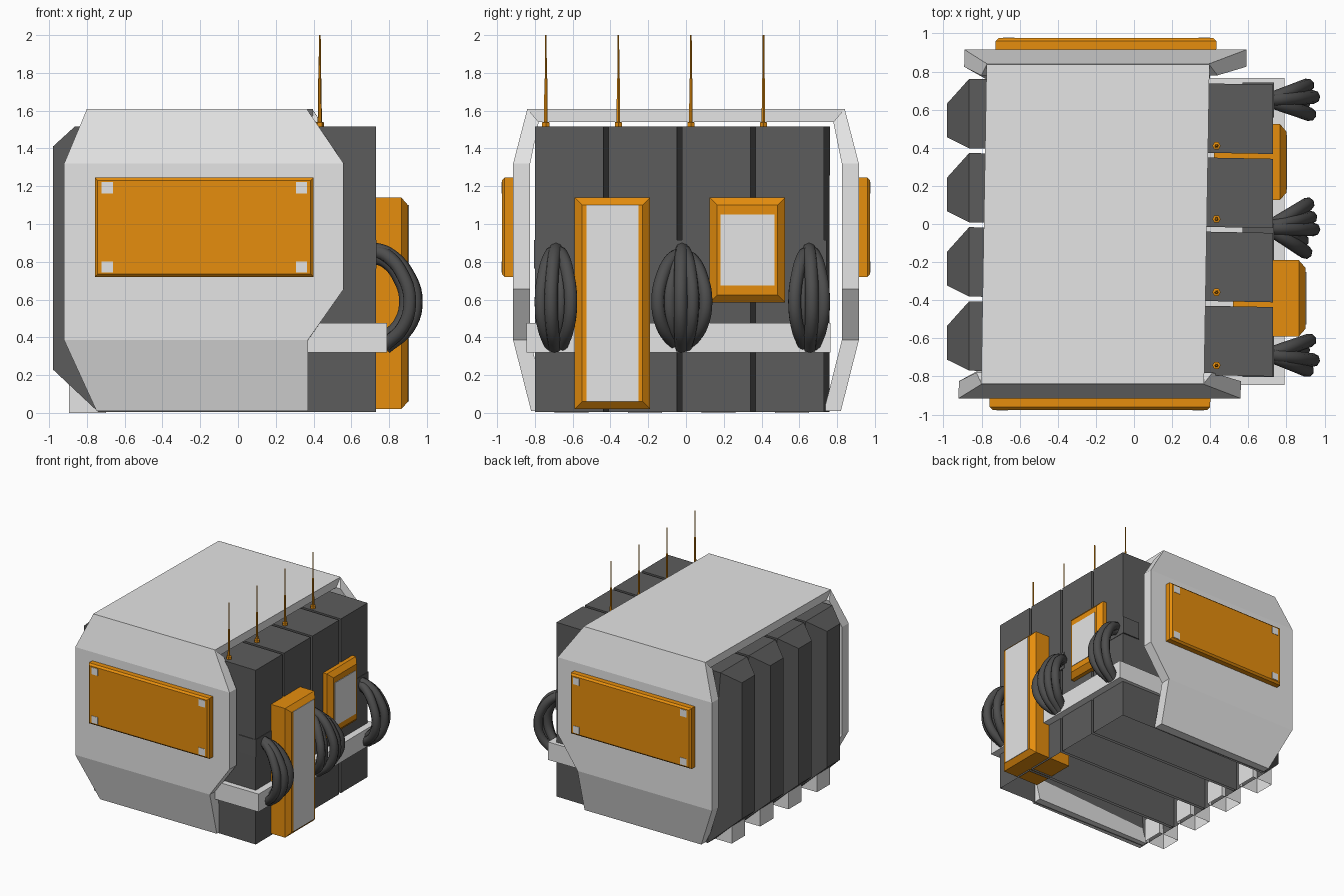
import bpy, bmesh, math
from mathutils import Vector

cube = bpy.data.objects.get("Cube")
if cube:
    bpy.data.objects.remove(cube)


def material(name, color):
    m = bpy.data.materials.new(name)
    m.use_nodes = True
    m.diffuse_color = (*color, 1)
    m.node_tree.nodes["Principled BSDF"].inputs["Base Color"].default_value = (*color, 1)
    return m


LIGHT = material("light_grey", (0.78, 0.78, 0.78))
DARK = material("dark_grey", (0.107, 0.107, 0.107))
ORANGE = material("orange", (0.79, 0.27, 0.004))
CABLE = material("cable_grey", (0.075, 0.075, 0.075))


def loft(name, rings, mat, shear_x=0.0, shear_y=0.0, recess=0.0):
    """Skin a stack of equal-sized rings, cap both ends, optionally hollow the underside."""
    bm = bmesh.new()
    loops = [[bm.verts.new((x + shear_x * y, y + shear_y * x, z)) for x, y, z in r] for r in rings]
    n = len(loops[0])
    for a, b in zip(loops, loops[1:]):
        for i in range(n):
            j = (i + 1) % n
            bm.faces.new((a[i], a[j], b[j], b[i]))
    bm.faces.new(loops[0])
    bm.faces.new(loops[-1])
    bmesh.ops.recalc_face_normals(bm, faces=bm.faces[:])
    if recess:
        bm.normal_update()
        under = [f for f in bm.faces if f.normal.z < -0.95]
        bmesh.ops.inset_region(bm, faces=under, thickness=0.008)
        bmesh.ops.translate(bm, verts=list({v for f in under for v in f.verts}), vec=(0, 0, recess))
    me = bpy.data.meshes.new(name)
    bm.to_mesh(me)
    bm.free()
    me.materials.append(mat)
    ob = bpy.data.objects.new(name, me)
    bpy.context.collection.objects.link(ob)
    return ob


def rect_x(x, y0, y1, z0, z1, inset=0.0):
    y0, y1, z0, z1 = y0 + inset, y1 - inset, z0 + inset, z1 - inset
    return [(x, y0, z0), (x, y1, z0), (x, y1, z1), (x, y0, z1)]


def rect_y(y, x0, x1, z0, z1, inset=0.0):
    x0, x1, z0, z1 = x0 + inset, x1 - inset, z0 + inset, z1 - inset
    return [(x0, y, z0), (x1, y, z0), (x1, y, z1), (x0, y, z1)]


def box(name, x, y, z, mat, **options):
    return loft(name, [rect_x(x[0], *y, *z), rect_x(x[1], *y, *z)], mat, **options)


SKEW = 0.017

# Bent end plates of the housing: height, left edge, right edge, depth
plate_levels = [(0.01, -0.735, 0.385, 0.82), (0.385, -0.905, 0.385, 0.915),
                (0.655, -0.905, 0.575, 0.915), (1.32, -0.905, 0.575, 0.915),
                (1.61, -0.785, 0.378, 0.84)]
# The inner face stops lower, under the cover
inner_levels = plate_levels[:-1] + [(1.54, -0.814, 0.425, 0.87)]
for side, label in ((-1, "front"), (1, "back")):
    rings = [[(l, side * d, z), (r, side * d, z),
              (ri, side * (di - 0.09), zi), (li, side * (di - 0.09), zi)]
             for (z, l, r, d), (zi, li, ri, di) in zip(plate_levels, inner_levels)]
    loft(label + "_end_plate", rings, LIGHT, shear_x=SKEW)

    # Raised panel with four corner tabs
    panel = (-0.742, 0.416, 0.72, 1.245)
    loft(label + "_panel", [rect_y(side * 0.88, *panel), rect_y(side * 0.96, *panel),
                            rect_y(side * 0.975, *panel, 0.015)], ORANGE, shear_x=SKEW)
    for x in (-0.675, 0.353):
        for z in (0.772, 1.192):
            tab = (x - 0.03, x + 0.03, z - 0.03, z + 0.03)
            loft(label + "_panel_tab", [rect_y(side * 0.97, *tab), rect_y(side * 0.978, *tab)],
                 LIGHT, shear_x=SKEW)

# Top cover between the end plates
box("top_cover", (-0.788, 0.382), (-0.838, 0.838), (1.54, 1.61), LIGHT, shear_x=SKEW)

# Four upright modules with tapered left ends, feet and antennas
for i in range(4):
    y0 = -0.786 + 0.389 * i
    y1 = y0 + 0.364
    loft("module", [rect_x(0.73, y0, y1, 0.005, 1.515),
                    [(-0.74, y0, 0.005), (-0.74, y1, 0.005), (-0.865, y1, 1.515), (-0.865, y0, 1.515)],
                    rect_x(-0.98, y0 + 0.055, y1 - 0.13, 0.23, 1.41)], DARK, shear_y=-0.019, recess=0.32)
    mid = y0 + 0.17
    box("foot", (-0.895, -0.70), (mid - 0.08, mid + 0.1), (0, 0.2), LIGHT, recess=0.15)

    ay = -0.742 + 0.384 * i
    profile = [(1.50, 0.022), (1.538, 0.022), (1.541, 0.011), (1.77, 0.009), (1.772, 0.006), (2.0, 0.005)]
    loft("antenna", [[(0.433 + r * math.cos(k * math.pi / 3), ay + r * math.sin(k * math.pi / 3), z)
                      for k in range(6)] for z, r in profile], ORANGE)

# Ledge wrapping the right side
box("side_ledge", (0.30, 0.79), (-0.845, 0.765), (0.32, 0.475), LIGHT)


# Bevelled equipment cases with a pale face plate
def case(name, x0, x1, y, z, margin_y, margin_z):
    loft(name, [rect_x(x0, *y, *z), rect_x(x1 - 0.035, *y, *z), rect_x(x1, *y, *z, 0.04)], ORANGE)
    box(name + "_face", (x1 - 0.003, x1 + 0.004), (y[0] + margin_y, y[1] - margin_y),
        (z[0] + margin_z, z[1] - margin_z), LIGHT)


case("tall_case", 0.52, 0.90, (-0.59, -0.19), (0.02, 1.14), 0.062, 0.04)
case("small_case", 0.42, 0.80, (0.125, 0.525), (0.585, 1.14), 0.057, 0.09)

# Cable sockets
for y in ((-0.804, -0.59), (-0.19, 0.0), (0.56, 0.743)):
    box("cable_socket", (0.57, 0.734), y, (0.765, 0.915), DARK)

# Looping cable bundles: reach and height along each cable
loop = [(-0.03, 0.872), (0.07, 0.84), (0.17, 0.73), (0.212, 0.59), (0.17, 0.45), (0.05, 0.345)]
# Each cable: fan angle, reach, height factor
bundles = [(-0.685, ((-20, 0.9, 0.96), (-7, 1, 1), (5, 0.75, 0.84), (18, 0.95, 0.95))),
           (-0.02, ((-32, 0.95, 0.9), (-16, 0.75, 0.86), (-2, 1, 1), (13, 0.95, 0.97), (31, 1, 0.88))),
           (0.65, ((-18, 0.95, 0.93), (-5, 0.75, 0.84), (4, 1, 1), (19, 0.9, 0.95)))]
for yc, cables in bundles:
    for deg, reach, tall in cables:
        a = math.radians(deg)
        cu = bpy.data.curves.new("cable", "CURVE")
        cu.dimensions = "3D"
        cu.bevel_depth = 0.036
        cu.bevel_resolution = 2
        cu.resolution_u = 5
        cu.use_fill_caps = True
        sp = cu.splines.new("BEZIER")
        sp.bezier_points.add(len(loop) - 1)
        for p, (d, z) in zip(sp.bezier_points, loop):
            p.co = Vector((0.73 + d * reach * math.cos(a), yc + (d + 0.03) * math.sin(a),
                           0.6 + (z - 0.6) * tall))
            p.handle_left_type = p.handle_right_type = "AUTO"
        cu.materials.append(CABLE)
        bpy.context.collection.objects.link(bpy.data.objects.new("cable", cu))
